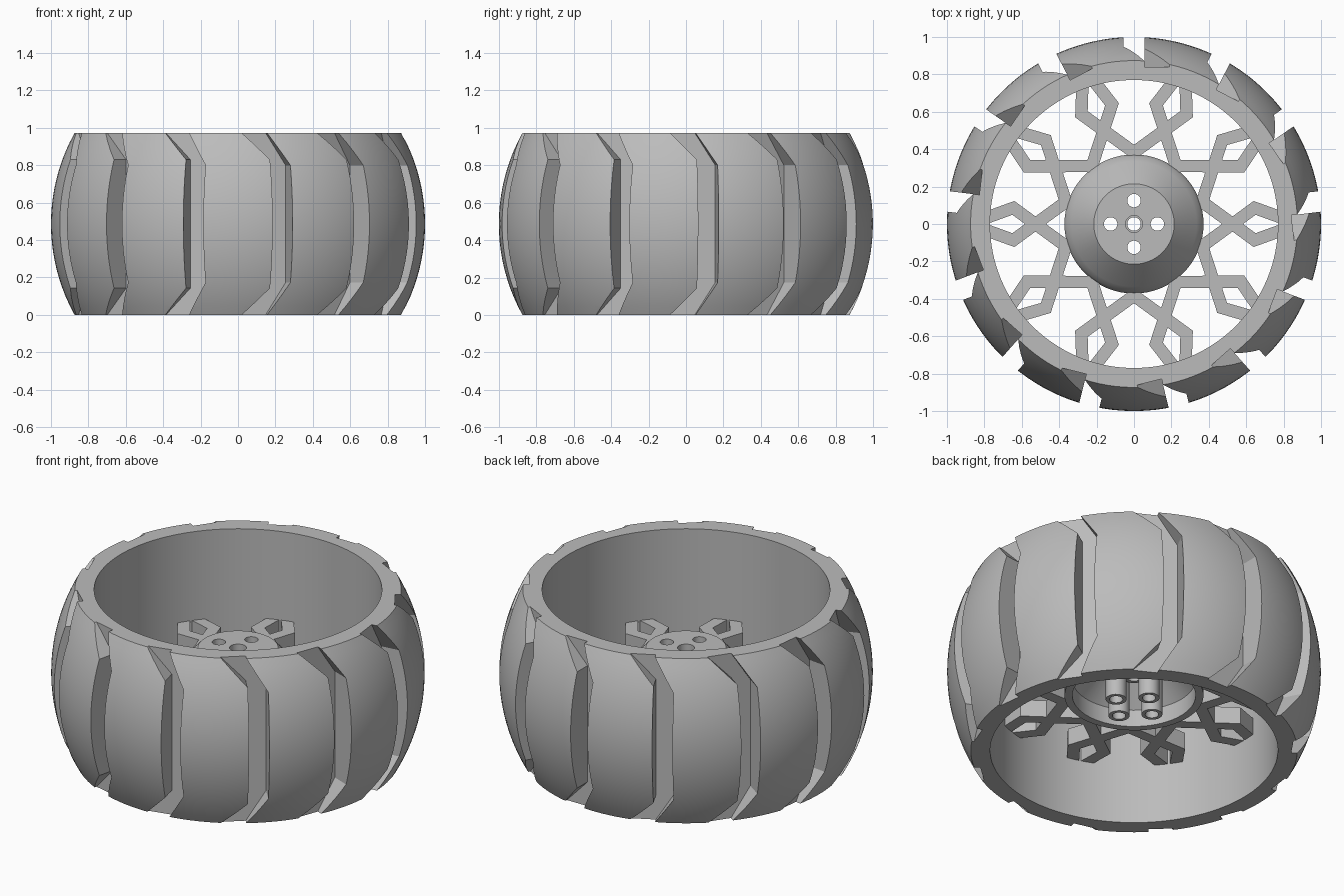
import bpy
import bmesh
from math import radians, sqrt, cos, sin, pi
from mathutils import Matrix, Vector

HEIGHT = 0.973
GROOVES, SPOKES = 13, 10

if "Cube" in bpy.data.objects:
    bpy.data.objects.remove(bpy.data.objects["Cube"])

grey = bpy.data.materials.new("wheel_grey")
grey.use_nodes = True
colour = (0.5, 0.5, 0.5, 1)
grey.diffuse_color = colour
grey.node_tree.nodes["Principled BSDF"].inputs["Base Color"].default_value = colour


def make_object(name, bm):
    bmesh.ops.recalc_face_normals(bm, faces=bm.faces)
    mesh = bpy.data.meshes.new(name)
    bm.to_mesh(mesh)
    bm.free()
    mesh.materials.append(grey)
    ob = bpy.data.objects.new(name, mesh)
    bpy.context.collection.objects.link(ob)
    return ob


def select(ob):
    bpy.ops.object.select_all(action="DESELECT")
    ob.select_set(True)
    bpy.context.view_layer.objects.active = ob


def smooth(ob):
    select(ob)
    bpy.ops.object.shade_smooth_by_angle(angle=radians(30))


def boolean(ob, other, operation):
    mod = ob.modifiers.new("boolean", "BOOLEAN")
    mod.operation, mod.object, mod.solver = operation, other, "EXACT"
    mod.use_self = True
    select(ob)
    bpy.ops.object.modifier_apply(modifier=mod.name)
    bpy.data.objects.remove(other)


def revolve(bm, profile, steps, centre=(0, 0)):
    """Turn a closed (radius, z) section about a vertical axis."""
    rings = []
    for i in range(steps):
        a = 2 * pi * i / steps
        rings.append([bm.verts.new((centre[0] + r * cos(a), centre[1] + r * sin(a), z))
                      for r, z in profile])
    n = len(profile)
    for i in range(steps):
        a, b = rings[i], rings[(i + 1) % steps]
        for j in range(n):
            k = (j + 1) % n
            bm.faces.new((a[j], b[j], b[k], a[k]))


def prism(bm, points, offset, matrix):
    """Extrude a flat outline of 3D points along an offset."""
    low = [bm.verts.new(matrix @ Vector(p)) for p in points]
    high = [bm.verts.new(matrix @ (Vector(p) + Vector(offset))) for p in points]
    n = len(points)
    bm.faces.new(low)
    bm.faces.new(high[::-1])
    for i in range(n):
        j = (i + 1) % n
        bm.faces.new((low[i], low[j], high[j], high[i]))


def turn(i, count):
    return Matrix.Rotation(2 * pi * i / count, 4, "Z")


# Tyre: rounded barrel with a straight bore
bm = bmesh.new()
levels = [HEIGHT * i / 20 for i in range(21)]
outer = [(sqrt(1 - (z - HEIGHT / 2) ** 2), z) for z in levels]
revolve(bm, [(0.77, 0)] + outer + [(0.77, HEIGHT)], 130)
tyre = make_object("tyre", bm)

# Chevron grooves cut straight inwards round the tread
half = [(-0.055, 0.80), (0.087, 1.023), (0.237, 1.023), (0.055, 0.83)]
outline = half + [(x, HEIGHT - z) for x, z in reversed(half)]
bm = bmesh.new()
for i in range(GROOVES):
    prism(bm, [(x, 0.84, z) for x, z in outline], (0, 0.3, 0), turn(i, GROOVES))
cutter = make_object("groove_cutter", bm)
cutter.hide_render = True
boolean(tyre, cutter, "DIFFERENCE")
smooth(tyre)


# Spokes: pairs of crossing bent bars with toed-in tips
def bent_bar(side, width=0.066):
    path = [Vector((u, v * side)) for u, v in
            ((0.333, 0.141), (0.645, -0.086), (0.80, -0.03))]
    dirs = [(path[1] - path[0]).normalized(), (path[2] - path[1]).normalized()]
    norms = [Vector((-d.y, d.x)) for d in dirs]
    mitre = (norms[0] + norms[1]).normalized()
    mitre /= mitre.dot(norms[0])
    across = [n * width / 2 for n in (norms[0], mitre, norms[1])]
    edge = [p + a for p, a in zip(path, across)]
    edge += [p - a for p, a in zip(path[::-1], across[::-1])]
    return [(p.x, p.y, 0.35) for p in edge]


bars = []
for side, name in ((1, "spokes"), (-1, "crossing_bars")):
    bm = bmesh.new()
    for i in range(SPOKES):
        prism(bm, bent_bar(side), (0, 0, 0.1), turn(i, SPOKES))
    bars.append(make_object(name, bm))
boolean(bars[0], bars[1], "UNION")

# Hub: hollow cone with a flat pierced top
bm = bmesh.new()
revolve(bm, [(0.045, 0.63), (0.215, 0.63), (0.335, 0.50), (0.36, 0.47), (0.372, 0.44),
             (0.372, 0.34), (0.33, 0.34), (0.33, 0.44), (0.20, 0.57), (0.045, 0.57)], 64)
hub = make_object("hub", bm)

bolt_spots = [(0.125 * cos(i * pi / 2), 0.125 * sin(i * pi / 2)) for i in range(4)]
bm = bmesh.new()
for x, y in bolt_spots:
    bmesh.ops.create_cone(bm, cap_ends=True, segments=24, radius1=0.036, radius2=0.036,
                          depth=0.3, matrix=Matrix.Translation((x, y, 0.6)))
cutter = make_object("bolt_hole_cutter", bm)
cutter.hide_render = True
boolean(hub, cutter, "DIFFERENCE")
smooth(hub)

# Bolt sleeves hanging below the hub top
bm = bmesh.new()
for spot in bolt_spots + [(0, 0)]:
    low = 0.27 if spot != (0, 0) else 0.45
    revolve(bm, [(0.036, low), (0.056, low), (0.056, 0.58), (0.036, 0.58)], 24, spot)
smooth(make_object("bolt_sleeves", bm))
